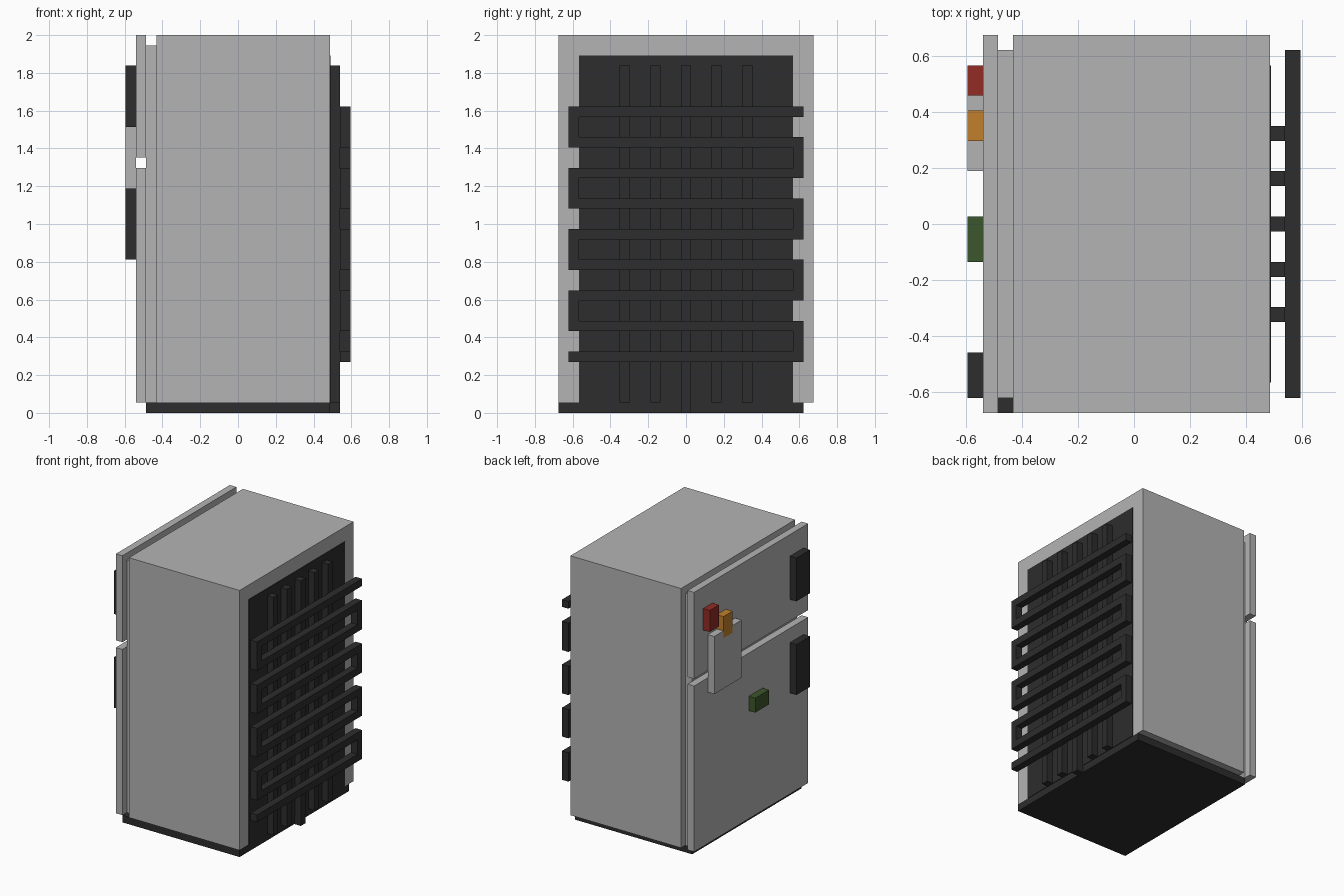
import bpy
import bmesh

if "Cube" in bpy.data.objects:
    bpy.data.objects.remove(bpy.data.objects["Cube"], do_unlink=True)

U = 2 / 37  # block unit: the whole model sits on this grid


def material(name, r, g, b):
    m = bpy.data.materials.new(name)
    m.use_nodes = True
    m.diffuse_color = (r, g, b, 1)
    bsdf = next(n for n in m.node_tree.nodes if n.type == 'BSDF_PRINCIPLED')
    bsdf.inputs["Base Color"].default_value = (r, g, b, 1)
    bsdf.inputs["Roughness"].default_value = 0.8
    return m


GREY = material("light grey", 0.456, 0.456, 0.456)
DARK = material("charcoal", 0.026, 0.026, 0.026)
RED = material("red", 0.29, 0.025, 0.018)
ORANGE = material("orange", 0.527, 0.216, 0.025)
GREEN = material("green", 0.045, 0.093, 0.025)


def finish(name, bm, mat):
    me = bpy.data.meshes.new(name)
    bm.to_mesh(me)
    bm.free()
    me.materials.append(mat)
    ob = bpy.data.objects.new(name, me)
    bpy.context.collection.objects.link(ob)
    return ob


def box(name, mat, x, y, z):
    """Box from (low, high) ranges in block units."""
    bm = bmesh.new()
    bmesh.ops.create_cube(bm, size=1)
    for v in bm.verts:
        v.co = [U * (r[0] if c < 0 else r[1]) for c, r in zip(v.co, (x, y, z))]
    return finish(name, bm, mat)


def plate(name, mat, x, cells):
    """Joined rectangles (y0, y1, z0, z1), one unit thick, with their +x side at x."""
    bm = bmesh.new()
    for y0, y1, z0, z1 in cells:
        corners = ((y0, z0), (y1, z0), (y1, z1), (y0, z1))
        bm.faces.new([bm.verts.new((x * U, y * U, z * U)) for y, z in corners])
    bmesh.ops.remove_doubles(bm, verts=bm.verts, dist=0.001)
    ob = finish(name, bm, mat)
    solid = ob.modifiers.new("thickness", 'SOLIDIFY')
    solid.thickness = U
    solid.offset = -1
    return ob


# Cabinet, base and the recessed seal behind the doors
box("cabinet", GREY, (-8, 9), (-12.5, 12.5), (1, 37))
box("base", DARK, (-9, 9), (-12.5, 11.5), (0, 1))
box("door_seal", GREY, (-9, -8), (-11.5, 11.5), (1, 36))

# Doors and handles
box("upper_door", GREY, (-10, -9), (-12.5, 12.5), (25, 37))
box("lower_door", GREY, (-10, -9), (-12.5, 12.5), (1, 24))
box("upper_handle", DARK, (-11, -10), (-11.5, -8.5), (28, 34))
box("lower_handle", DARK, (-11, -10), (-11.5, -8.5), (15, 22))

# Note sheet notched around the orange magnet, and the other magnets
plate("note_sheet", GREY, -10, [
    (3.5, 5.5, 22, 29), (5.5, 7.5, 22, 29), (7.5, 9.5, 22, 29),
    (3.5, 5.5, 29, 30), (7.5, 9.5, 29, 30)])
box("red_magnet", RED, (-11, -10), (8.5, 10.5), (31, 34))
box("orange_magnet", ORANGE, (-11, -10), (5.5, 7.5), (29, 32))
box("green_magnet", GREEN, (-11, -10), (-2.5, 0.5), (16, 18))

# Dark rear panel with vertical ribs; the middle rib reaches the floor
box("rear_panel", DARK, (9, 9.07), (-10.5, 10.5), (1, 35))
for i in range(-2, 3):
    box(f"rear_rib_{i + 3}", DARK, (9, 10), (3 * i - 0.5, 3 * i + 0.5),
        (0 if i == 0 else 1, 34))

# Serpentine cooling coil: nine bars joined at alternating ends
cells = []
for i in range(9):
    top = 30 - 3 * i
    for y0, y1 in ((-11.5, -10.5), (-10.5, 10.5), (10.5, 11.5)):
        cells.append((y0, y1, top - 1, top))
    if i < 8:
        y0 = -11.5 if i % 2 == 0 else 10.5
        cells.append((y0, y0 + 1, top - 3, top - 1))
plate("cooling_coil", DARK, 11, cells)
